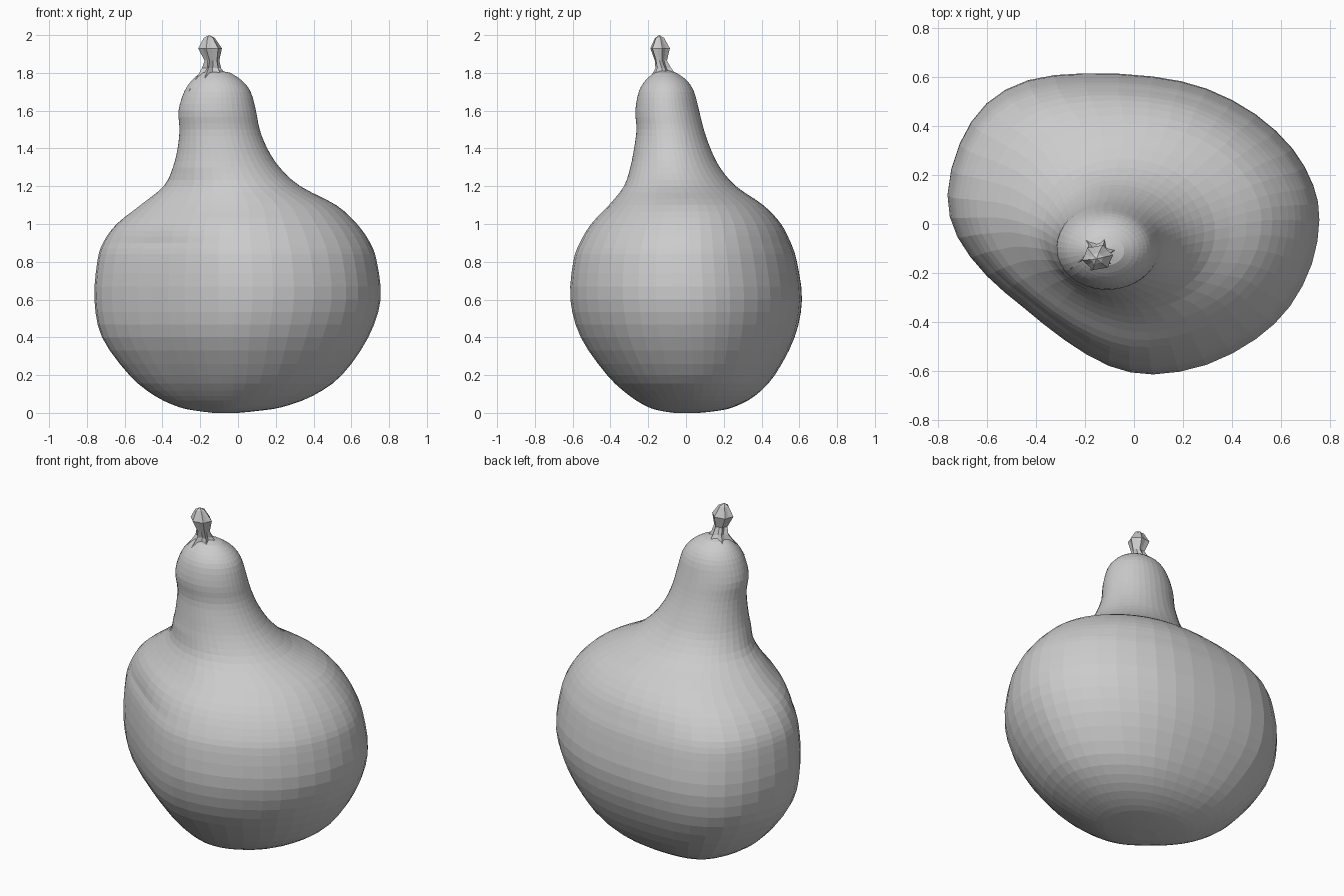
import bpy, bmesh, math

if "Cube" in bpy.data.objects:
    bpy.data.objects.remove(bpy.data.objects["Cube"])

def material(name, c):
    m = bpy.data.materials.new(name)
    m.diffuse_color = (c, c, c, 1)
    m.use_nodes = True
    m.node_tree.nodes["Principled BSDF"].inputs["Base Color"].default_value = m.diffuse_color
    return m

GREY = material("plain grey", 0.6)

def spline(a, b, c, d, t):
    """Catmull-Rom blend of tuples between b and c."""
    return [0.5 * (2*q + (r-p)*t + (2*p-5*q+4*r-s)*t*t + (3*q-p-3*r+s)*t**3)
            for p, q, r, s in zip(a, b, c, d)]

def loft(name, rings, top):
    """Skin a stack of equal-length rings; close the bottom flat and the top to a point."""
    bm = bmesh.new()
    vs = [[bm.verts.new(p) for p in ring] for ring in rings]
    n = len(vs[0])
    for lo, hi in zip(vs, vs[1:]):
        for i in range(n):
            j = (i + 1) % n
            bm.faces.new((lo[i], lo[j], hi[j], hi[i]))
    bm.faces.new(vs[0][::-1])
    tip = bm.verts.new(top)
    for i in range(n):
        bm.faces.new((vs[-1][i], vs[-1][(i + 1) % n], tip))
    bmesh.ops.recalc_face_normals(bm, faces=bm.faces)
    me = bpy.data.meshes.new(name)
    bm.to_mesh(me)
    bm.free()
    me.materials.append(GREY)
    ob = bpy.data.objects.new(name, me)
    bpy.context.collection.objects.link(ob)
    return ob

# Lopsided plan outline of the bulb, counter-clockwise
OUTLINE = [(.76, .02), (.735, .16), (.65, .31), (.5, .45), (.3, .555), (.08, .605),
           (-.2, .618), (-.43, .59), (-.6, .495), (-.71, .33), (-.76, .12), (-.72, -.05),
           (-.6, -.21), (-.45, -.34), (-.28, -.475), (-.1, -.58), (.08, -.615),
           (.3, -.575), (.5, -.47), (.64, -.335), (.73, -.16)]
plan = []
N = len(OUTLINE)
for i in range(N):
    q = [OUTLINE[(i + k) % N] for k in (-1, 0, 1, 2)]
    for t in (0, .5):
        x, y = spline(*q, t)
        plan.append((x / .76, y / .618))

# Heights with left, right, front and back limits of the gourd
PROFILE = [(0, -.13, .0, -.06, .07), (.01, -.21, .1, -.13, .16), (.03, -.31, .23, -.2, .25),
           (.09, -.44, .395, -.3, .365), (.2, -.575, .55, -.42, .47),
           (.4, -.72, .69, -.56, .575), (.6, -.76, .755, -.615, .614),
           (.8, -.745, .735, -.6, .587), (.9, -.715, .7, -.565, .555),
           (1, -.645, .63, -.505, .505), (1.1, -.52, .52, -.41, .41),
           (1.2, -.395, .33, -.33, .265), (1.3, -.345, .22, -.295, .18),
           (1.4, -.32, .155, -.275, .13), (1.5, -.31, .115, -.262, .095),
           (1.6, -.315, .095, -.268, .07), (1.7, -.285, .067, -.25, .043),
           (1.76, -.245, .02, -.215, .005), (1.8, -.2, -.04, -.17, -.05)]

rings = []
M = len(PROFILE)
for i in range(M):
    q = [PROFILE[min(max(i + k, 0), M - 1)] for k in (-1, 0, 1, 2)]
    for t in ((0, 1/3, 2/3) if i < M - 1 else (0,)):
        z, x0, x1, y0, y1 = spline(*q, t)
        w = min(max((1.3 - z) / .4, 0), 1)          # lopsided bulb, round neck
        ring = []
        for px, py in plan:
            a = math.atan2(py, px)
            u = w * px + (1 - w) * math.cos(a)
            v = w * py + (1 - w) * math.sin(a)
            ring.append(((x0 + x1) / 2 + u * (x1 - x0) / 2,
                         (y0 + y1) / 2 + v * (y1 - y0) / 2, z))
        rings.append(ring)
loft("gourd_body", rings, (-.125, -.11, 1.818))

# Faceted stem: clawed base, thin waist, knobbly head
SIDES = 12
STEM = [(1.77, .095, .045, -.145, -.115), (1.825, .052, .03, -.14, -.12),
        (1.865, .04, .03, -.138, -.133), (1.93, .064, .054, -.148, -.137),
        (1.985, .03, .022, -.152, -.14)]
stem = []
for k, (z, r_out, r_in, cx, cy) in enumerate(STEM):
    ring = []
    for i in range(SIDES):
        a = 2 * math.pi * i / SIDES + .2
        r = r_in if i % 2 else r_out
        ring.append((cx + r * math.cos(a), cy + .85 * r * math.sin(a),
                     z + (.03 if k == 0 and i % 2 else 0)))
    stem.append(ring)
stem[0][6] = (-.262, -.185, 1.7)                    # long claw running down the front
loft("stem", stem, (-.153, -.142, 2.0))
